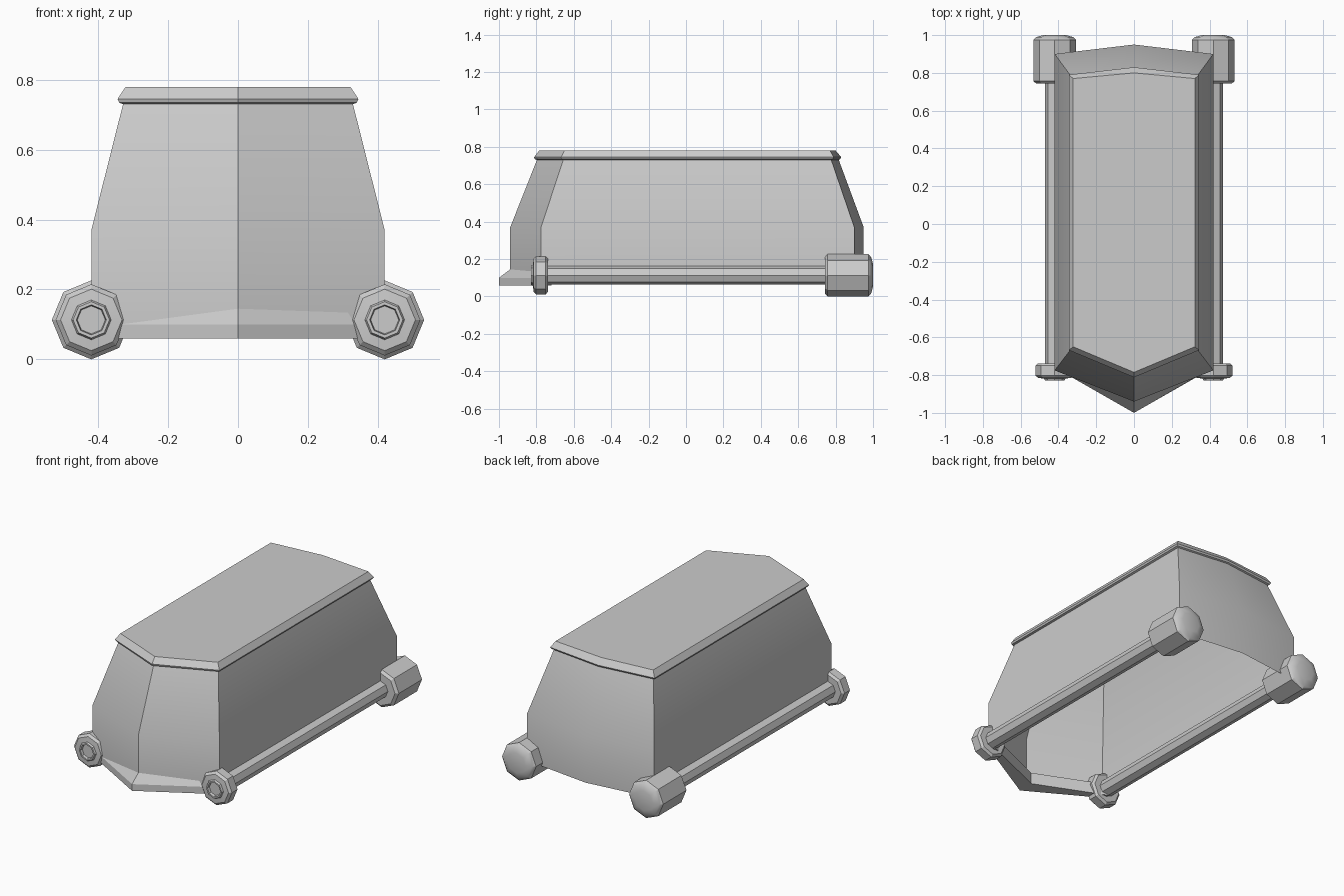
import bpy, bmesh, math

if "Cube" in bpy.data.objects:
    bpy.data.objects.remove(bpy.data.objects["Cube"])


def loft(name, rings, cap_start=False, cap_end=False, closed=True, loop=False):
    """Skin a list of equal-length point rings into one object."""
    bm = bmesh.new()
    vs = [[bm.verts.new(p) for p in r] for r in rings]
    n = len(rings[0])
    pairs = list(zip(vs, vs[1:])) + ([(vs[-1], vs[0])] if loop else [])
    for a, b in pairs:
        for i in range(n if closed else n - 1):
            j = (i + 1) % n
            bm.faces.new((a[i], a[j], b[j], b[i]))
    if cap_start:
        bm.faces.new(vs[0])
    if cap_end:
        bm.faces.new(vs[-1])
    bmesh.ops.recalc_face_normals(bm, faces=bm.faces)
    me = bpy.data.meshes.new(name)
    bm.to_mesh(me)
    bm.free()
    ob = bpy.data.objects.new(name, me)
    bpy.context.collection.objects.link(ob)
    bpy.ops.object.select_all(action='DESELECT')
    ob.select_set(True)
    bpy.context.view_layer.objects.active = ob
    bpy.ops.object.shade_smooth_by_angle(angle=math.radians(30))
    return ob


def hull(z, w, front, front_tip, back, back_tip):
    """Six-sided outline with pointed front and back."""
    return [(w, back, z), (0, back_tip, z), (-w, back, z),
            (-w, front, z), (0, front_tip, z), (w, front, z)]


def turned(name, x, profile, **caps):
    """Eight-sided turned part along y; profile holds (y, radius)."""
    rings = [[(x + r * math.cos(k * math.pi / 4), y, 0.113 + r * math.sin(k * math.pi / 4))
              for k in range(8)] for y, r in profile]
    return loft(name, rings, cap_start=True, cap_end=True)


# Hollow body, open underneath
loft("body_shell", [
    hull(0.09, 0.42, -0.775, -0.94, 0.90, 0.95),
    hull(0.37, 0.42, -0.775, -0.94, 0.90, 0.95),
    hull(0.735, 0.328, -0.655, -0.795, 0.775, 0.815)])

# Flat roof with flared rim
loft("roof", [
    hull(0.73, 0.328, -0.655, -0.795, 0.775, 0.815),
    hull(0.735, 0.34, -0.665, -0.81, 0.785, 0.825),
    hull(0.745, 0.345, -0.668, -0.812, 0.79, 0.83),
    hull(0.78, 0.322, -0.65, -0.785, 0.77, 0.80)], cap_end=True)

# Pointed front bumper lip
section = [(-0.76, -1.0, 0.06), (-0.76, -1.0, 0.10),
           (-0.755, -0.94, 0.145), (-0.72, -0.90, 0.13), (-0.72, -0.90, 0.06)]
loft("front_lip", [[(s * 0.42, c if s else t, z) for c, t, z in section]
                   for s in (-1, 0, 1)], cap_start=True, cap_end=True)

# Side rails with end caps
for side, x in (("left", -0.42), ("right", 0.42)):
    turned(side + "_rail", x, [(-0.76, 0.05), (0.80, 0.05)])
    turned(side + "_rear_cap", x, [
        (0.743, 0.097), (0.757, 0.113), (0.975, 0.113),
        (0.99, 0.097), (1.0, 0.06)])
    turned(side + "_front_cap", x, [
        (-0.738, 0.088), (-0.75, 0.102), (-0.802, 0.102), (-0.815, 0.088),
        (-0.818, 0.057), (-0.828, 0.052), (-0.828, 0.043), (-0.812, 0.04)])
